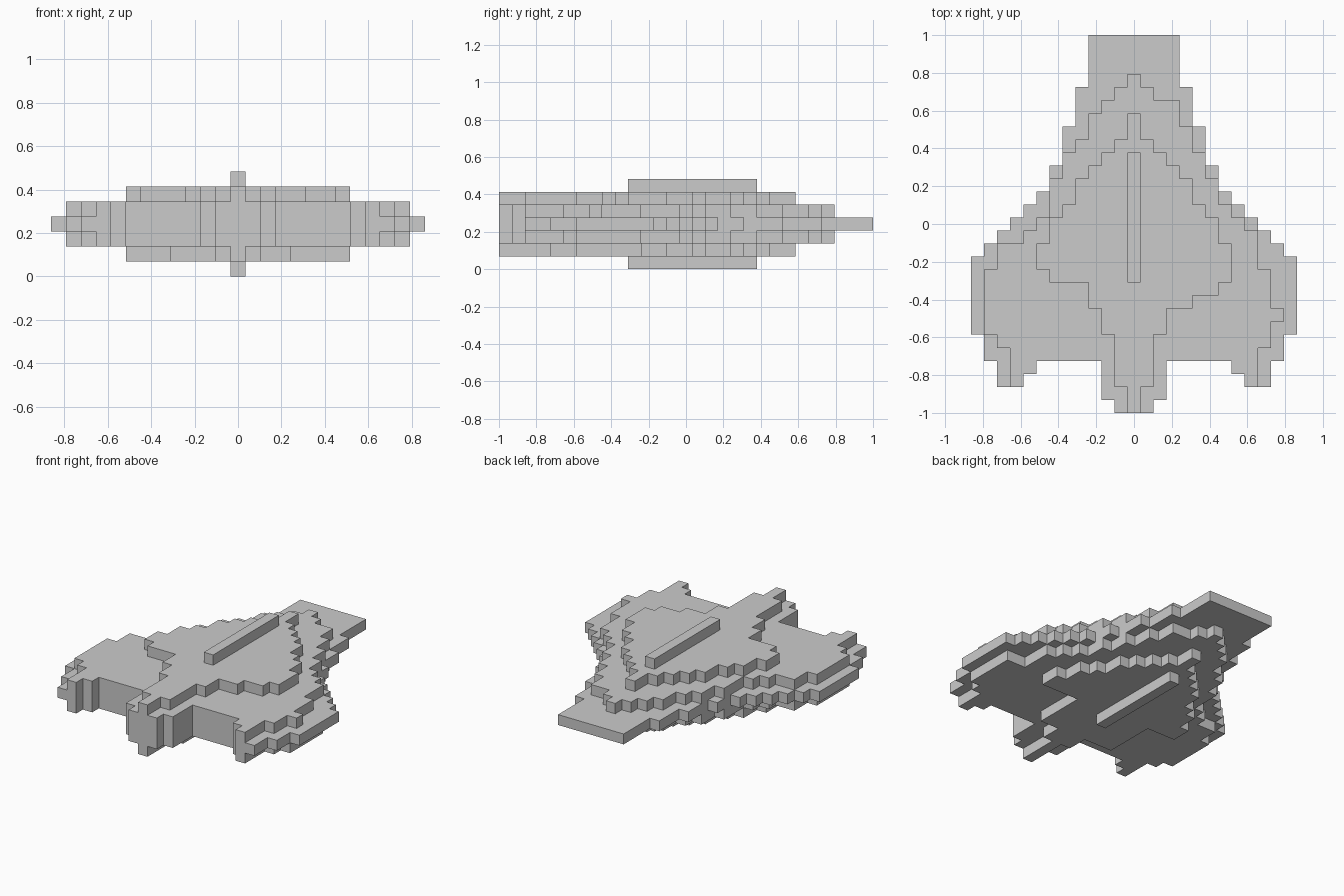
import bpy, bmesh
from mathutils import Vector

if "Cube" in bpy.data.objects:
    bpy.data.objects.remove(bpy.data.objects["Cube"])

U = 2 / 29            # block size
ROWS = 29             # blocks along y


def slab(k, runs, start=0):
    """Blocks of one layer: runs of (row count, left reach, right reach) from back row."""
    cells, j = set(), start
    for n, left, right in runs:
        for r in range(j, j + n):
            cells |= {(i, r, k) for i in range(-left, right + 1)}
        j += n
    return cells


def tips(k, outer):
    """Wing tip blocks on both sides of one layer."""
    near = {(s * i, 2, k) for s in (-1, 1) for i in range(9, outer + 1)}
    return near | {(s * i, 3, k) for s in (-1, 1) for i in range(8, outer + 1)}


def sym(*runs):
    return [(n, h, h) for n, h in runs]


# Widest central layer
core = slab(3, sym((1, 1), (3, 2), (2, 11), (6, 12), (1, 11), (1, 10), (1, 9),
                   (1, 8), (1, 7), (2, 6), (3, 5), (3, 4), (4, 3))) | tips(3, 10)

# Layers just above and below the core
nose = sym((2, 6), (2, 5), (1, 4)) + [(1, 3, 4), (1, 3, 3), (1, 2, 3), (1, 1, 1), (1, 0, 0)]
shoulder = [(2, 10, 9), (1, 8, 9), (1, 7, 8), (1, 6, 7)]
tail = sym((1, 1), (3, 2), (1, 9), (1, 10))
upper = slab(4, tail + [(1, 11, 10), (1, 11, 11), (3, 11, 10)] + shoulder + nose) | tips(4, 9)
lower = slab(2, tail + [(5, 11, 11)] + shoulder + nose) | tips(2, 9)

# Raised deck and belly plates
front = sym((2, 7), (2, 6), (1, 5), (2, 4), (1, 3), (1, 2), (1, 1), (2, 0))
deck = slab(5, sym((2, 0), (4, 1), (2, 2)) + [(1, 3, 4), (1, 3, 6), (1, 6, 7)] + front)
belly = slab(1, sym((4, 0), (2, 1)) + [(5, 4, 3)] + front)

# Central ridges
top_ridge = slab(6, sym((10, 0)), 10)
bottom_ridge = slab(0, sym((10, 0)), 10)

parts = {"hull_core": core, "upper_hull": upper, "lower_hull": lower, "deck_plate": deck,
         "belly_plate": belly, "top_ridge": top_ridge, "bottom_ridge": bottom_ridge}
solid = set().union(*parts.values())


def build(name, cells):
    """Mesh of the block faces that are exposed on the whole model."""
    bm = bmesh.new()
    for c in sorted(cells):
        centre = Vector((c[0], c[1] + 0.5 - ROWS / 2, c[2] + 0.5))
        for axis in range(3):
            for s in (-1, 1):
                nb = list(c)
                nb[axis] += s
                if tuple(nb) in solid:
                    continue
                n, a, b = Vector(), Vector(), Vector()
                n[axis] = s / 2
                a[(axis + 1) % 3] = 0.5
                b[(axis + 2) % 3] = s / 2
                bm.faces.new([bm.verts.new((centre + n + p * a + q * b) * U)
                              for p, q in ((-1, -1), (1, -1), (1, 1), (-1, 1))])
    bmesh.ops.remove_doubles(bm, verts=bm.verts, dist=1e-4)
    mesh = bpy.data.meshes.new(name)
    bm.to_mesh(mesh)
    bm.free()
    bpy.context.collection.objects.link(bpy.data.objects.new(name, mesh))


for name, cells in parts.items():
    build(name, cells)
